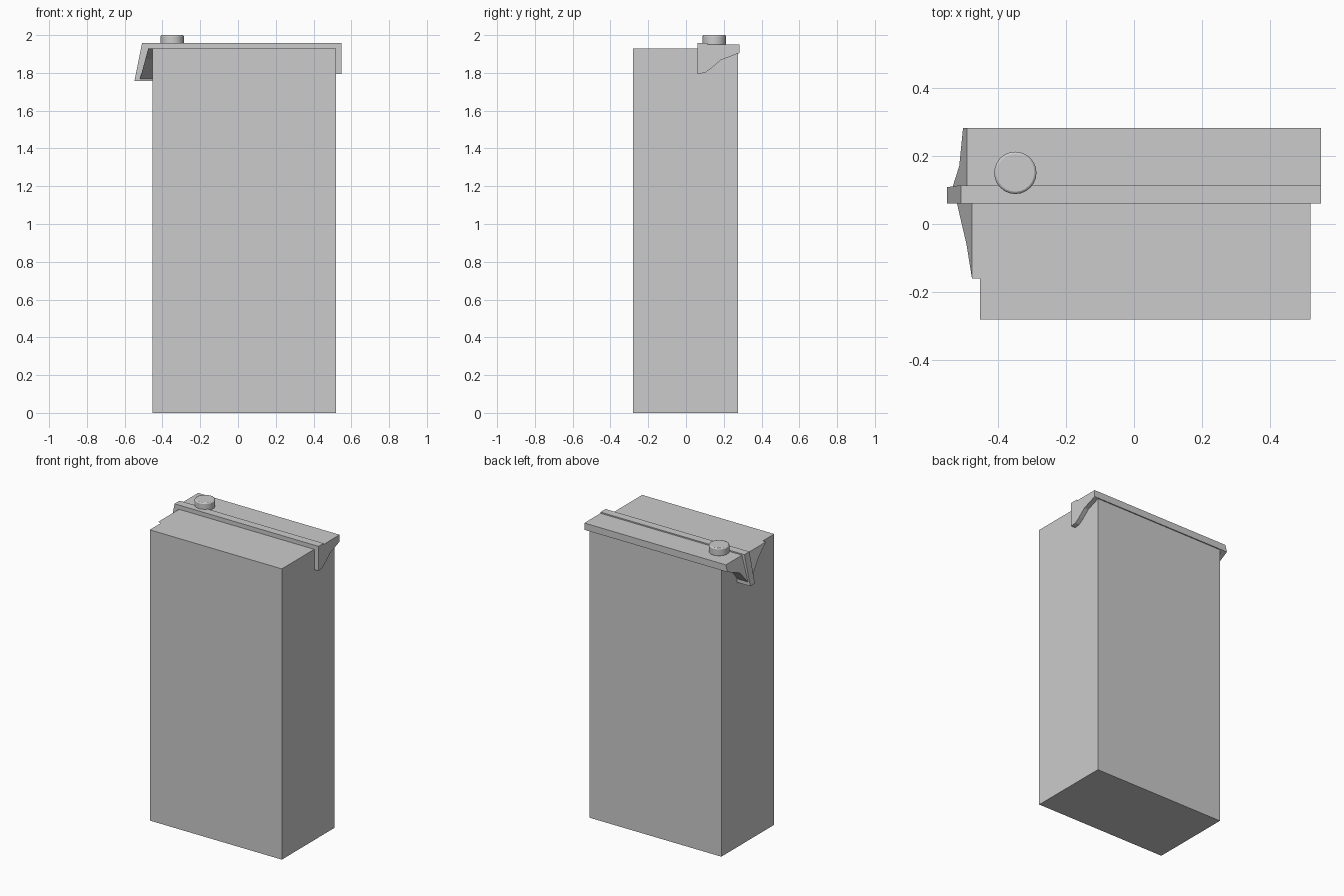
import bpy, bmesh

if "Cube" in bpy.data.objects:
    bpy.data.objects.remove(bpy.data.objects["Cube"])


def prism(name, outline, left, right):
    """Side outline of (y, z) points spanned between two x limits given as functions of z."""
    bm = bmesh.new()
    a = [bm.verts.new((left(z), y, z)) for y, z in outline]
    b = [bm.verts.new((right(z), y, z)) for y, z in outline]
    n = len(outline)
    bm.faces.new(a)
    bm.faces.new(b[::-1])
    for i in range(n):
        bm.faces.new((a[i], b[i], b[(i + 1) % n], a[(i + 1) % n]))
    bmesh.ops.recalc_face_normals(bm, faces=bm.faces)
    mesh = bpy.data.meshes.new(name)
    bm.to_mesh(mesh)
    bm.free()
    obj = bpy.data.objects.new(name, mesh)
    bpy.context.collection.objects.link(obj)
    return obj


def at(x):
    return lambda z: x


def slant(x, z_top, slope):
    return lambda z: x - slope * (z_top - z)


LEFT, RIGHT, EDGE = -0.452, 0.518, 0.549
TOP = 1.93

# Carton body
prism("carton_body", [(-0.28, 0), (0.275, 0), (0.275, TOP), (-0.28, TOP)],
      at(LEFT), at(RIGHT))

# Top flap with a short lip over the back edge
prism("top_flap", [(0.065, TOP), (0.275, TOP), (0.275, 1.905), (0.282, 1.905),
                   (0.282, 1.95), (0.065, 1.95)], slant(-0.49, 1.95, 0.25), at(EDGE))

# Raised seam along the front of the flap
prism("seam_ridge", [(0.06, TOP), (0.113, TOP), (0.113, 1.958), (0.06, 1.958)],
      slant(-0.508, 1.958, 0.2), at(EDGE))

# Right folded ear
prism("right_ear", [(0.06, 1.95), (0.06, 1.795), (0.10, 1.80), (0.135, 1.825),
                    (0.185, 1.868), (0.282, 1.905), (0.282, 1.95)],
      at(RIGHT), at(EDGE))

# Left folded ears, leaning outwards, with the seam between them
prism("left_rear_ear", [(0.10, TOP), (0.10, 1.77), (0.115, 1.79), (0.17, 1.86),
                        (0.282, 1.905), (0.282, TOP)],
      slant(-0.49, 1.95, 0.25), at(LEFT))
prism("left_front_ear", [(-0.16, TOP), (-0.06, 1.87), (0.06, 1.767), (0.06, TOP)],
      slant(-0.475, TOP, 0.27), at(LEFT))
prism("left_seam", [(0.06, TOP), (0.06, 1.757), (0.108, 1.757), (0.113, TOP)],
      slant(-0.508, 1.958, 0.2), at(LEFT))

# Screw cap with a bevelled rim
bpy.ops.mesh.primitive_cylinder_add(vertices=24, radius=0.062, depth=0.055,
                                    location=(-0.348, 0.15, 1.9725))
cap = bpy.context.object
cap.name = "screw_cap"
bevel = cap.modifiers.new("rim", "BEVEL")
bevel.width = 0.007
bevel.segments = 2
bevel.limit_method = 'ANGLE'
bevel.angle_limit = 0.8
bpy.ops.object.shade_smooth_by_angle()
